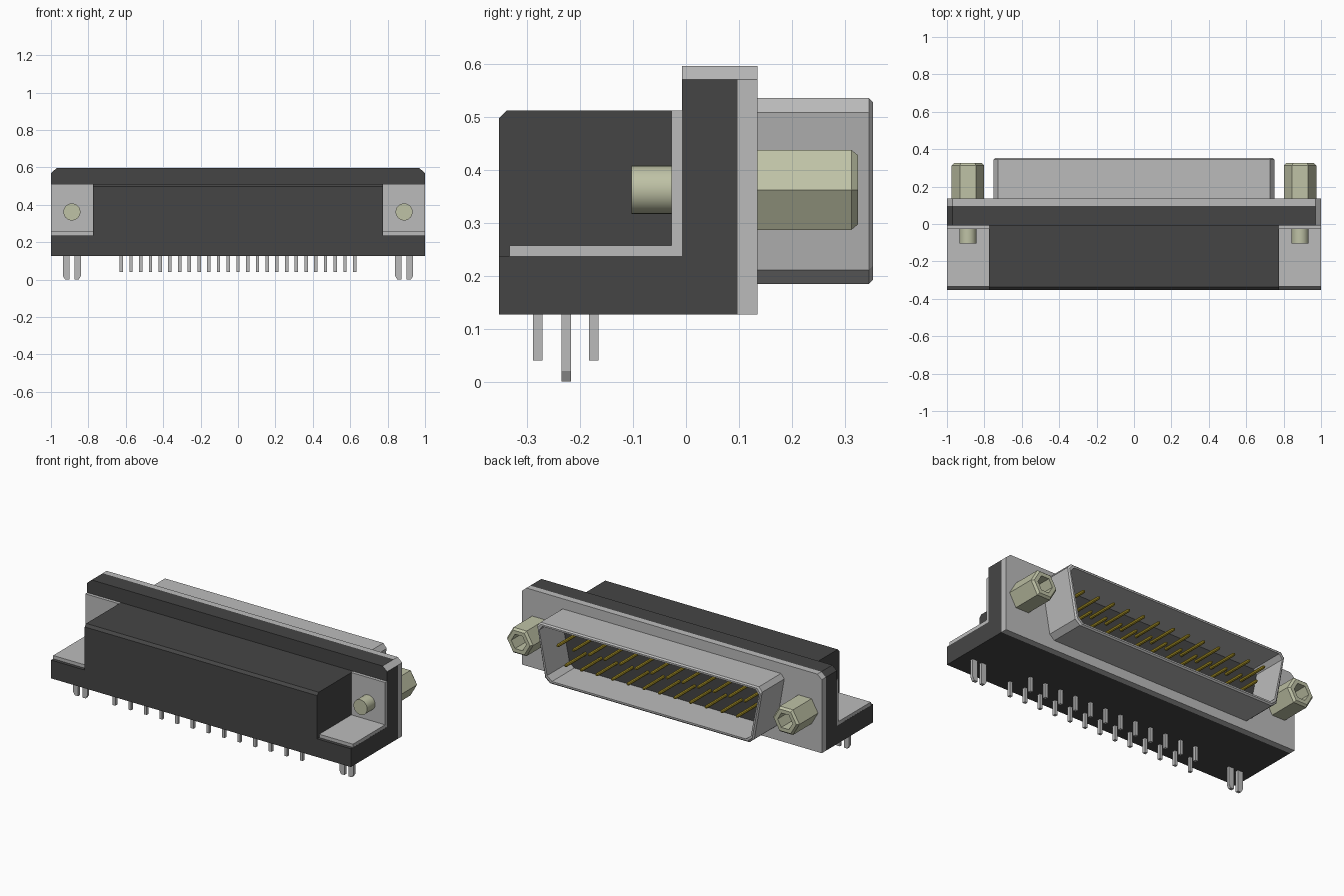
import bpy, bmesh, math

cube = bpy.data.objects.get("Cube")
if cube:
    bpy.data.objects.remove(cube)


def material(name, rgb, metallic=0.0):
    m = bpy.data.materials.new(name)
    m.use_nodes = True
    m.diffuse_color = (*rgb, 1)
    m.node_tree.nodes["Principled BSDF"].inputs["Base Color"].default_value = (*rgb, 1)
    return m


BLACK = material("black plastic", (0.06, 0.06, 0.06))
METAL = material("grey metal", (0.5, 0.5, 0.5))
BRASS = material("pale brass", (0.52, 0.54, 0.38))
GOLD = material("dark gold", (0.38, 0.28, 0.02))


def place(axis, a, b, t):
    """Put a 2D section point on the plane at t along the axis."""
    return {"x": (t, a, b), "y": (a, t, b), "z": (a, b, t)}[axis]


def add_loft(bm, axis, sections, cap_start=True, cap_end=True):
    """Join a list of (position, outline) sections with side faces."""
    rings = [[bm.verts.new(place(axis, a, b, t)) for a, b in pts] for t, pts in sections]
    for r, s in zip(rings, rings[1:]):
        n = len(r)
        for i in range(n):
            j = (i + 1) % n
            bm.faces.new((r[i], r[j], s[j], s[i]))
    if cap_start:
        bm.faces.new(rings[0])
    if cap_end:
        bm.faces.new(rings[-1])


def finish(name, bm, *mats):
    bmesh.ops.recalc_face_normals(bm, faces=bm.faces)
    me = bpy.data.meshes.new(name)
    bm.to_mesh(me)
    bm.free()
    for m in mats:
        me.materials.append(m)
    ob = bpy.data.objects.new(name, me)
    bpy.context.collection.objects.link(ob)
    return ob


def loft(name, mat, axis, sections, **caps):
    bm = bmesh.new()
    add_loft(bm, axis, sections, **caps)
    return finish(name, bm, mat)


def prism(name, mat, axis, pts, t0, t1):
    return loft(name, mat, axis, [(t0, pts), (t1, pts)])


def rect(a0, a1, b0, b1):
    return [(a0, b0), (a1, b0), (a1, b1), (a0, b1)]


def ngon(n, r, ca, cb):
    return [(ca + r * math.cos(math.tau * i / n), cb + r * math.sin(math.tau * i / n))
            for i in range(n)]


def smooth(ob):
    bpy.ops.object.select_all(action="DESELECT")
    ob.select_set(True)
    bpy.context.view_layer.objects.active = ob
    bpy.ops.object.shade_smooth_by_angle(angle=math.radians(35))


ZC = 0.362       # height of the connector axis
SCREW_X = 0.888

# Plastic body: base slab and the raised central housing with a chamfered edge
prism("base", BLACK, "x", rect(-0.353, 0.0, 0.127, 0.237), -1, 1)
prism("housing", BLACK, "x",
      [(-0.353, 0.236), (0.0, 0.236), (0.0, 0.512), (-0.338, 0.512), (-0.353, 0.497)],
      -0.775, 0.775)

# Upright flange and metal face plate, both with chamfered top corners
flange_outline = [(-1, 0.127), (1, 0.127), (1, 0.57), (0.97, 0.596), (-0.97, 0.596), (-1, 0.57)]
flange = prism("flange", BLACK, "y", flange_outline, -0.008, 0.097)
flange.data.materials.append(METAL)
for p in flange.data.polygons:          # metal strip over one chamfer
    if p.normal.x > 0.3 and p.normal.z > 0.3:
        p.material_index = 1
prism("face_plate", METAL, "y", flange_outline, 0.097, 0.135)


# D-shaped shell
def d_outline(inset):
    top, bot, ch = 0.755 - inset, 0.692 - inset, 0.027
    z1, z0 = 0.535 - inset, 0.184 + inset
    half = [(bot - ch, z0), (bot + 0.005, z0 + ch), (top - 0.005, z1 - ch), (top - ch, z1)]
    return half + [(-x, z) for x, z in reversed(half)]


loft("shell", METAL, "y",
     [(0.13, d_outline(0)), (0.345, d_outline(0)), (0.353, d_outline(0.008)),
      (0.353, d_outline(0.018)), (0.13, d_outline(0.018))], cap_start=False, cap_end=False)
prism("insulator", BLACK, "y", d_outline(0.015), 0.12, 0.14)

# Contact pins inside the shell and solder pins below the base
contacts, leads = bmesh.new(), bmesh.new()
for i in range(25):
    x = (i - 12) * 0.052
    long_row = i % 2 == 0
    z = ZC + (0.053 if long_row else -0.053)
    add_loft(contacts, "y", [(0.13, ngon(8, 0.0095, x, z)), (0.326, ngon(8, 0.0095, x, z)),
                             (0.335, ngon(8, 0.005, x, z))])
    y = -0.28 if long_row else -0.174
    add_loft(leads, "z", [(t, rect(x - 0.009, x + 0.009, y - 0.009, y + 0.009))
                          for t in (0.04, 0.135)])
smooth(finish("contact_pins", contacts, GOLD))
finish("solder_pins", leads, METAL)

# Parts repeated on both ends
for side, s in (("left", 1), ("right", -1)):
    # Angled mounting bracket
    prism(side + "_bracket", METAL, "x",
          [(-0.333, 0.237), (-0.008, 0.237), (-0.008, 0.512), (-0.027, 0.512),
           (-0.027, 0.257), (-0.333, 0.257)], s * 0.775, s * 0.9995)

    # Split board-lock prongs with tapered outer tips
    bm = bmesh.new()
    for d in (1, -1):
        prong = [(0.014, 0.0), (0.036, 0.0), (0.048, 0.02), (0.048, 0.135), (0.014, 0.135)]
        add_loft(bm, "y", [(t, [(s * SCREW_X + d * a, z) for a, z in prong])
                           for t in (-0.235, -0.217)])
    finish(side + "_board_lock", bm, METAL)

    # Hexagonal jack screw with a blind hole
    cx = s * SCREW_X
    loft(side + "_jack_screw", BRASS, "y",
         [(0.13, ngon(6, 0.0872, cx, ZC)), (0.312, ngon(6, 0.0872, cx, ZC)),
          (0.325, ngon(6, 0.075, cx, ZC)), (0.325, ngon(6, 0.05, cx, ZC)),
          (0.2, ngon(6, 0.05, cx, ZC))])

    # Threaded end of the screw behind the bracket
    smooth(prism(side + "_screw_end", BRASS, "y", ngon(32, 0.0455, cx, ZC), -0.103, -0.02))
